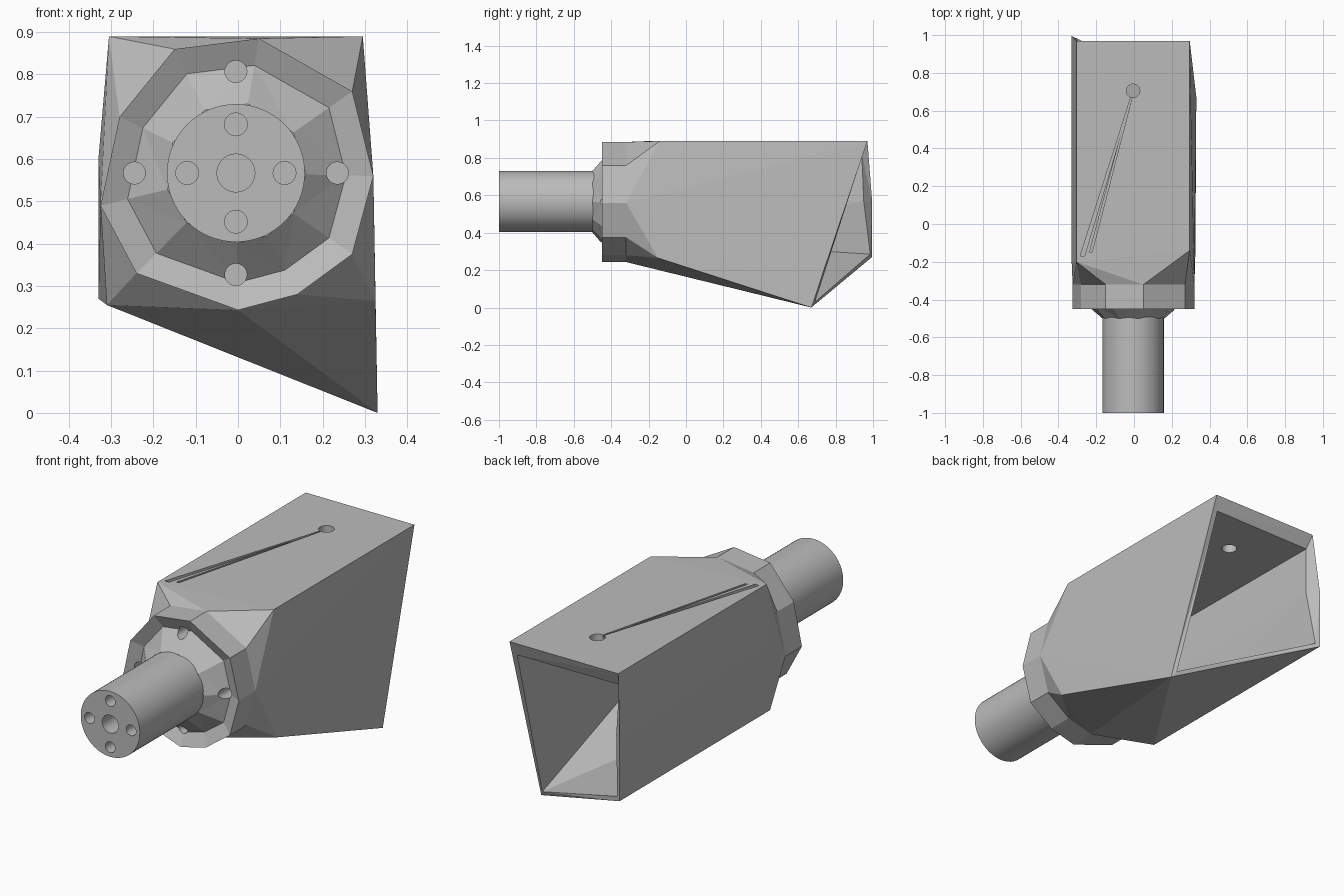
import bpy, bmesh, math
from mathutils import Vector

if "Cube" in bpy.data.objects:
    bpy.data.objects.remove(bpy.data.objects["Cube"])

grey = bpy.data.materials.new("light grey")
grey.diffuse_color = (0.5, 0.5, 0.5, 1)
grey.use_nodes = True
grey.node_tree.nodes["Principled BSDF"].inputs["Base Color"].default_value = grey.diffuse_color
CZ = 0.567          # height of the shaft axis
CX = -0.005


def finish(name, bm, smooth=None):
    bmesh.ops.recalc_face_normals(bm, faces=bm.faces)
    me = bpy.data.meshes.new(name)
    bm.to_mesh(me)
    bm.free()
    me.materials.append(grey)
    ob = bpy.data.objects.new(name, me)
    bpy.context.collection.objects.link(ob)
    return ob


def smooth(ob, angle):
    bpy.ops.object.select_all(action='DESELECT')
    ob.select_set(True)
    bpy.context.view_layer.objects.active = ob
    bpy.ops.object.shade_smooth_by_angle(angle=math.radians(angle))


def loft(bm, rings, caps=True):
    loops = [[bm.verts.new(p) for p in r] for r in rings]
    n = len(loops[0])
    for a, b in zip(loops, loops[1:]):
        for i in range(n):
            j = (i + 1) % n
            bm.faces.new((a[i], a[j], b[j], b[i]))
    if caps:
        bm.faces.new(loops[0])
        bm.faces.new(loops[-1])


def circle(x, z, r, y, n):
    return [(x + r * math.cos(2 * math.pi * i / n), y,
             z + r * math.sin(2 * math.pi * i / n)) for i in range(n)]


def rod(name, x, z, r, y0, y1, n=24):
    bm = bmesh.new()
    loft(bm, [circle(x, z, r, y0, n), circle(x, z, r, y1, n)])
    return finish(name, bm)


def cut(ob, cutters):
    for c in cutters:
        c.hide_render = True
        c.hide_set(True)
        m = ob.modifiers.new("cut", 'BOOLEAN')
        m.operation = 'DIFFERENCE'
        m.solver = 'EXACT'
        m.object = c


def around(d):
    return [(CX + d, CZ), (CX - d, CZ), (CX, CZ + d), (CX, CZ - d)]


# irregular flange outline, counter-clockwise seen from the front
OUT = [(0.32, 0.56), (0.27, 0.76), (0.05, 0.885), (-0.15, 0.86), (-0.28, 0.70),
       (-0.325, 0.49), (-0.24, 0.33), (0.0, 0.243), (0.14, 0.28), (0.27, 0.375)]


def outline(y, s):
    return [(CX + (x - CX) * s, y, CZ + (z - CZ) * s) for x, z in OUT]


# shaft with drilled end
shaft = rod("shaft", CX, CZ, 0.163, -1, -0.38, 64)
smooth(shaft, 30)
cut(shaft, [rod("shaft_centre_cutter", CX, CZ, 0.045, -1.1, -0.75)] +
    [rod("shaft_hole_cutter", x, z, 0.027, -1.1, -0.75) for x, z in around(0.115)])

# faceted flange: outer rim, shallow valley, raised collar
bm = bmesh.new()
collar = [(CX + 0.166 * v.x, -0.5, CZ + 0.166 * v.y) for v in
          [Vector((x - CX, z - CZ)).normalized() for x, z in OUT]]
loft(bm, [outline(-0.22, 0.9), outline(-0.32, 1), outline(-0.45, 1),
          outline(-0.42, 0.8), collar])
bmesh.ops.triangulate(bm, faces=bm.faces)
flange = finish("flange", bm)
cut(flange, [rod("bolt_hole_cutter", x, z, 0.026, -0.6, -0.27) for x, z in around(0.24)])

# hollow housing: convex shell, open at the back
rim = [(0.295, 0.97, 0.89), (0.33, 0.67, 0.0), (-0.33, 0.995, 0.27),
       (-0.33, 0.995, 0.57), (-0.305, 0.97, 0.89)]
inner = [(0.27, 0.945, 0.82), (0.31, 0.69, 0.03), (-0.31, 0.985, 0.285),
         (-0.28, 0.95, 0.57), (-0.29, 0.94, 0.82)]
deep = [(0.27, -0.08, 0.82), (0.29, 0.0, 0.31), (-0.28, 0.0, 0.35),
        (-0.28, -0.08, 0.57), (-0.28, -0.08, 0.82)]
front = [(0.295, -0.14, 0.89), (0.325, -0.15, 0.265),
         (-0.31, -0.22, 0.255), (-0.305, -0.2, 0.89), (-0.33, -0.2, 0.6)]
bm = bmesh.new()
back = [bm.verts.new(p) for p in rim]
for p in front + outline(-0.32, 1):
    bm.verts.new(p)
bmesh.ops.convex_hull(bm, input=bm.verts[:])
bmesh.ops.delete(bm, geom=[f for f in bm.faces if all(v in back for v in f.verts)],
                 context='FACES')
prev = back
for ring in (inner, deep):
    cur = [bm.verts.new(p) for p in ring]
    for i in range(5):
        j = (i + 1) % 5
        bm.faces.new((prev[i], prev[j], cur[j], cur[i]))
    prev = cur
bm.faces.new(prev)
bmesh.ops.triangulate(bm, faces=bm.faces)
housing = finish("housing", bm)

# set-screw hole and thin grooves in the top
bm = bmesh.new()
loft(bm, [[(x - 0.005, 0.705 + y, z) for x, y, z in
           [(0.036 * math.cos(a * math.pi / 12), 0.036 * math.sin(a * math.pi / 12), h)
            for a in range(24)]] for h in (0.7, 1.0)])
cutters = [finish("top_hole_cutter", bm)]
for x0, x1, y in ((-0.285, -0.262, -0.17), (-0.235, -0.222, -0.15)):
    bm = bmesh.new()
    loft(bm, [[(x0, y, h), (x1, y, h), (-0.005, 0.69, h), (-0.011, 0.69, h)]
              for h in (0.875, 0.95)])
    cutters.append(finish("top_groove_cutter", bm))
cut(housing, cutters)
